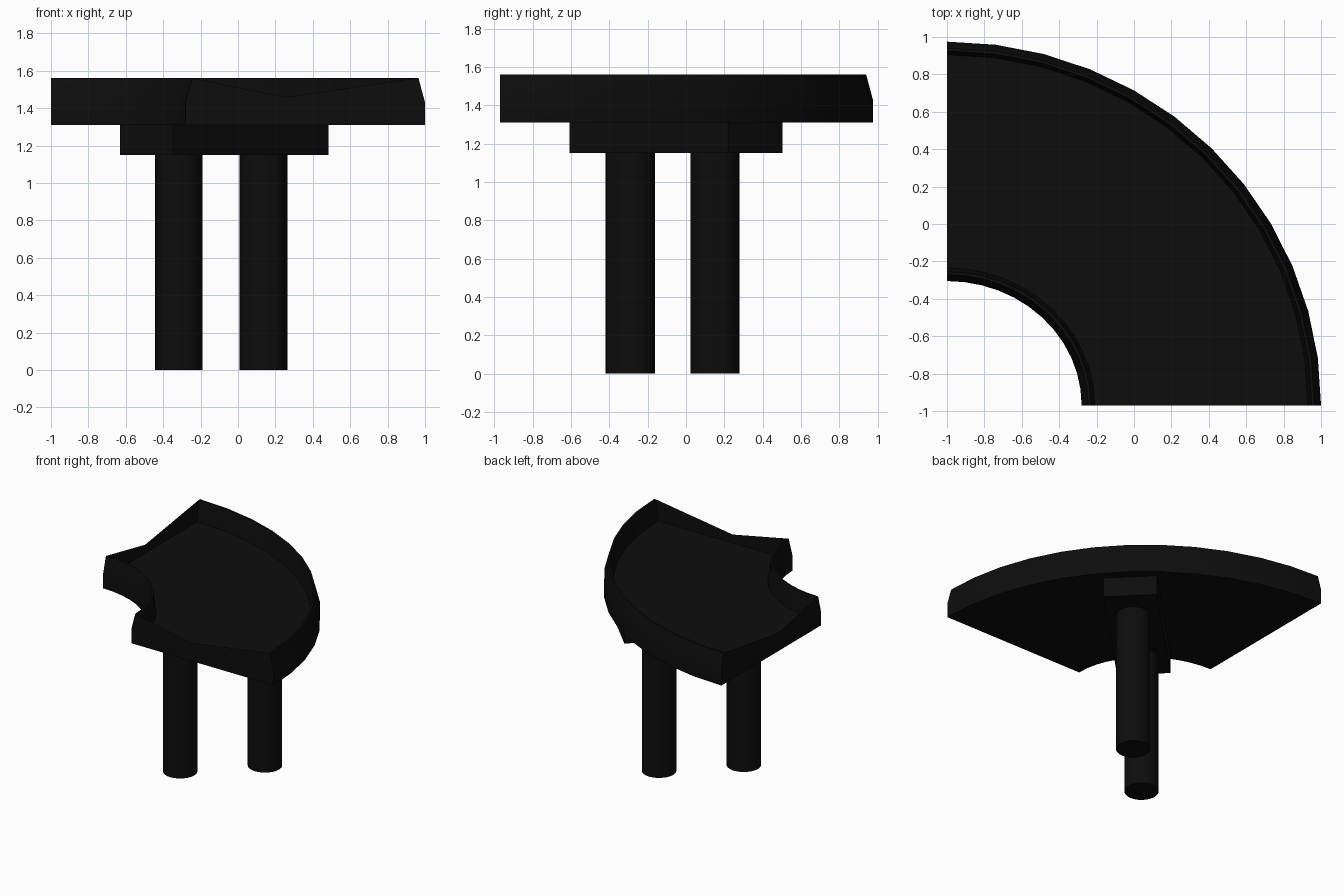
import bpy, bmesh
from math import sin, cos, pi, radians

if "Cube" in bpy.data.objects:
    bpy.data.objects.remove(bpy.data.objects["Cube"])

mat = bpy.data.materials.new("black")
mat.diffuse_color = (0.004, 0.004, 0.004, 1)
mat.use_nodes = True
mat.node_tree.nodes["Principled BSDF"].inputs["Base Color"].default_value = mat.diffuse_color


def finish(obj, name, smooth=True):
    obj.name = name
    obj.data.materials.append(mat)
    bpy.ops.object.select_all(action='DESELECT')
    obj.select_set(True)
    bpy.context.view_layer.objects.active = obj
    if smooth:
        bpy.ops.object.shade_smooth_by_angle(angle=radians(30))


# Curved deck: walled channel profile (radius, z) swept a quarter turn
half = [(2.0, 1.31), (2.0, 1.43), (1.965, 1.56), (1.95, 1.56), (1.93, 1.39)]
mid = 1.36
profile = half + [(2 * mid - r, z) for r, z in reversed(half)]
SEGMENTS = 12

bm = bmesh.new()
rings = []
for i in range(SEGMENTS + 1):
    a = pi / 2 * i / SEGMENTS
    rings.append([bm.verts.new((-1 + r * cos(a), -0.97 + (r - 0.055) * sin(a), z))
                  for r, z in profile])
n = len(profile)
for a, b in zip(rings, rings[1:]):
    for j in range(n):
        k = (j + 1) % n
        bm.faces.new((a[j], a[k], b[k], b[j]))
# End caps
bm.faces.new(rings[0])
bm.faces.new(rings[-1])
bmesh.ops.triangulate(bm, faces=[f for f in bm.faces if len(f.verts) > 4])
bmesh.ops.recalc_face_normals(bm, faces=bm.faces)
mesh = bpy.data.meshes.new("curved_deck")
bm.to_mesh(mesh)
bm.free()
deck = bpy.data.objects.new("curved_deck", mesh)
bpy.context.collection.objects.link(deck)
finish(deck, "curved_deck")

# Diagonal support beam under the deck
bpy.ops.mesh.primitive_cube_add(size=1, location=(-0.073, -0.052, 1.23),
                                rotation=(0, 0, pi / 4))
beam = bpy.context.object
beam.scale = (1.175, 0.40, 0.16)
finish(beam, "support_beam", smooth=False)

# Two round pillars
for name, x, y in (("inner_pillar", -0.317, -0.291), ("outer_pillar", 0.136, 0.152)):
    bpy.ops.mesh.primitive_cylinder_add(vertices=24, radius=0.128, depth=1.15,
                                        location=(x, y, 0.575))
    finish(bpy.context.object, name)
